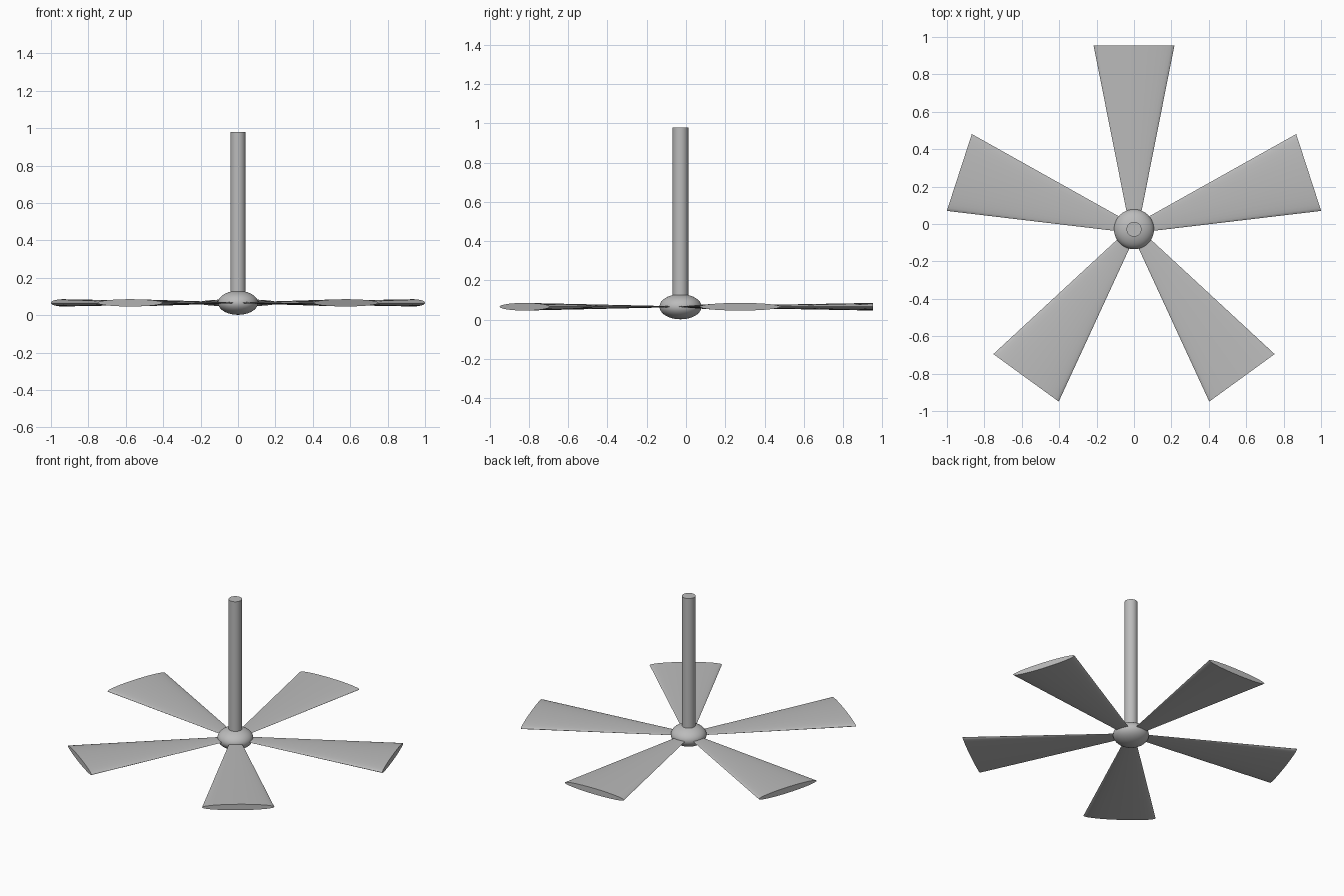
import bpy
import math
from mathutils import Matrix

if "Cube" in bpy.data.objects:
    bpy.data.objects.remove(bpy.data.objects["Cube"])

HUB = (0.0, -0.028, 0.066)      # centre of the rotor
BLADES = 5
LENGTH = 0.982
TIP_HALF_WIDTH = 0.216
ROOT_HALF_WIDTH = 0.021
FLATNESS = 0.09                 # blade thickness relative to width

grey = bpy.data.materials.new("plain grey")
grey.diffuse_color = (0.5, 0.5, 0.5, 1)
grey.use_nodes = True
grey.node_tree.nodes["Principled BSDF"].inputs["Base Color"].default_value = grey.diffuse_color


def finish(name):
    """Name, colour and smooth the newly added part."""
    obj = bpy.context.object
    obj.name = name
    obj.data.materials.append(grey)
    bpy.ops.object.shade_smooth_by_angle(angle=math.radians(40))
    return obj


# Squashed round hub
bpy.ops.mesh.primitive_uv_sphere_add(segments=48, ring_count=24, radius=1)
bpy.context.object.data.transform(
    Matrix.Translation(HUB) @ Matrix.Diagonal((0.107, 0.107, 0.064, 1)))
finish("hub")

# Upright rod from the hub to the ceiling
bottom, top = HUB[2], 0.979
bpy.ops.mesh.primitive_cylinder_add(
    vertices=32, radius=0.04, depth=top - bottom,
    location=(HUB[0], HUB[1], (top + bottom) / 2))
finish("rod")

# Flattened, tapering blades around the hub
for i in range(BLADES):
    bpy.ops.mesh.primitive_cone_add(
        vertices=32, radius1=ROOT_HALF_WIDTH, radius2=TIP_HALF_WIDTH, depth=LENGTH)
    outward = (Matrix.Diagonal((1, 1, FLATNESS, 1))
               @ Matrix.Rotation(-math.pi / 2, 4, 'X')
               @ Matrix.Translation((0, 0, LENGTH / 2)))
    spin = Matrix.Rotation(i * math.tau / BLADES, 4, 'Z')
    bpy.context.object.data.transform(Matrix.Translation(HUB) @ spin @ outward)
    finish(f"blade_{i + 1}")
